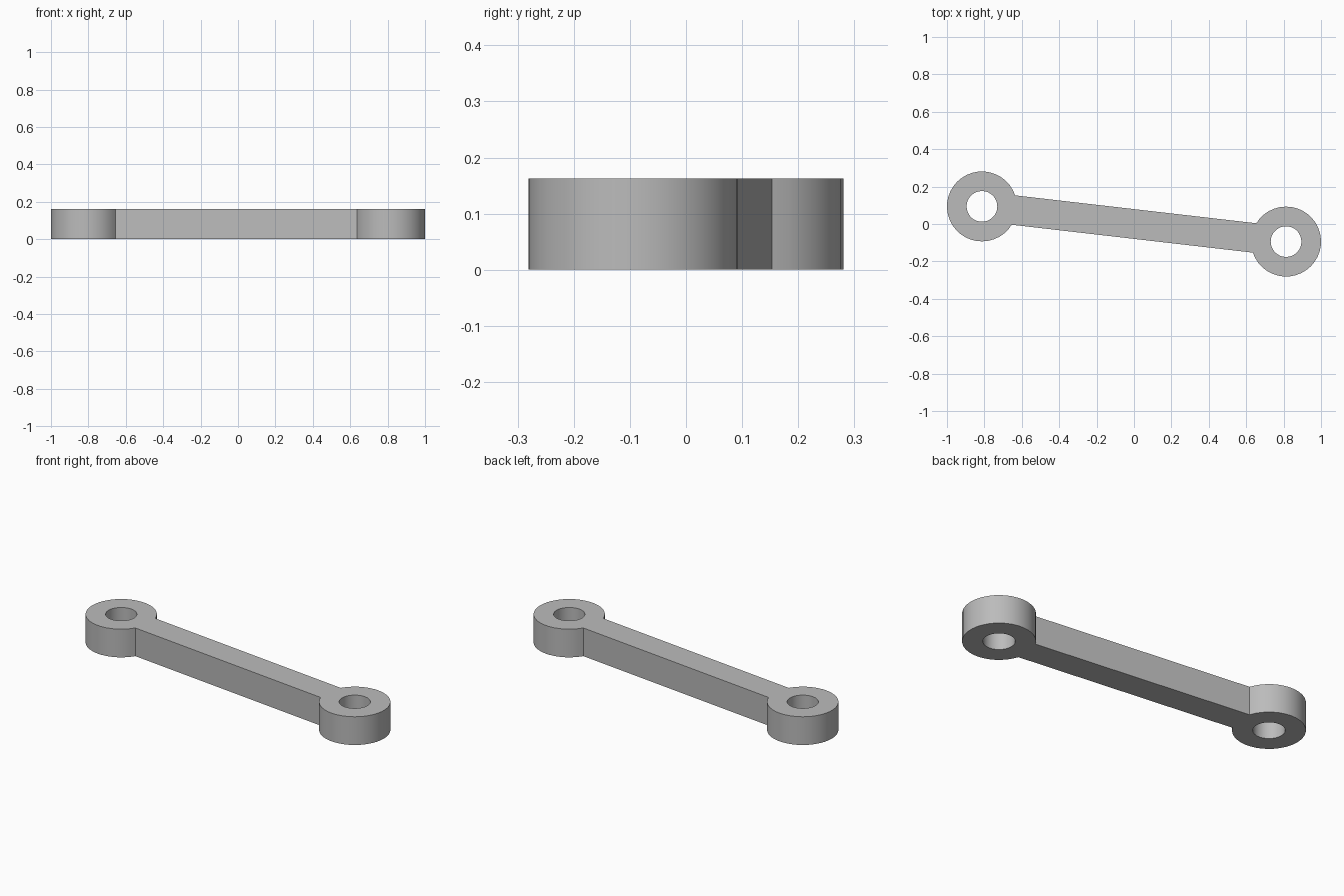
import bpy, bmesh, math
from mathutils import Vector

cube = bpy.data.objects.get("Cube")
if cube:
    bpy.data.objects.remove(cube, do_unlink=True)

EYE_X, EYE_Y = 0.813, 0.094      # centre of each end eye
OUTER, HOLE = 0.187, 0.082       # eye radii
HALF_BAR, HEIGHT = 0.079, 0.163
REACH = math.hypot(EYE_X, EYE_Y)
TILT = -math.atan2(EYE_Y, EYE_X)
JOIN = math.asin(HALF_BAR / OUTER)  # half angle of the bar joint
FREE, INNER = 32, 6                 # segments outside / inside the joint

grey = bpy.data.materials.new("Plain grey")
grey.use_nodes = True
colour = (0.5, 0.5, 0.5, 1)
grey.diffuse_color = colour
grey.node_tree.nodes["Principled BSDF"].inputs["Base Color"].default_value = colour

bm = bmesh.new()


def point(side, radius, angle):
    """Vertex on an eye circle; angle zero points at the other eye."""
    base = math.pi if side > 0 else 0
    p = Vector((side * REACH + radius * math.cos(base + angle),
                radius * math.sin(base + angle)))
    c, s = math.cos(TILT), math.sin(TILT)
    return bm.verts.new((c * p.x - s * p.y, s * p.x + c * p.y, 0))


# End eyes: flat rings with vertices lined up on the bar joint
angles = [-JOIN + 2 * JOIN * i / INNER for i in range(INNER)]
angles += [JOIN + (2 * math.pi - 2 * JOIN) * i / FREE for i in range(FREE)]
joints = []
for side in (-1, 1):
    outer = [point(side, OUTER, a) for a in angles]
    inner = [point(side, HOLE, a) for a in angles]
    for i in range(len(angles)):
        j = (i + 1) % len(angles)
        bm.faces.new((inner[i], outer[i], outer[j], inner[j]))
    joints.append(outer[:INNER + 1])

# Bar: one flat face that shares the joint arcs of both eyes
bm.faces.new(joints[0][::-1] + joints[1][::-1])

# Raise the flat outline into a solid
raised = bmesh.ops.extrude_face_region(bm, geom=bm.faces[:], use_keep_orig=True)["geom"]
bmesh.ops.translate(bm, vec=(0, 0, HEIGHT),
                    verts=[v for v in raised if isinstance(v, bmesh.types.BMVert)])
# Merge the coplanar ring and bar faces where they meet smoothly
bmesh.ops.recalc_face_normals(bm, faces=bm.faces[:])

mesh = bpy.data.meshes.new("link_arm")
bm.to_mesh(mesh)
bm.free()
mesh.materials.append(grey)
arm = bpy.data.objects.new("link_arm", mesh)
bpy.context.collection.objects.link(arm)

bpy.ops.object.select_all(action="DESELECT")
arm.select_set(True)
bpy.context.view_layer.objects.active = arm
bpy.ops.object.shade_smooth_by_angle(angle=math.radians(30))
